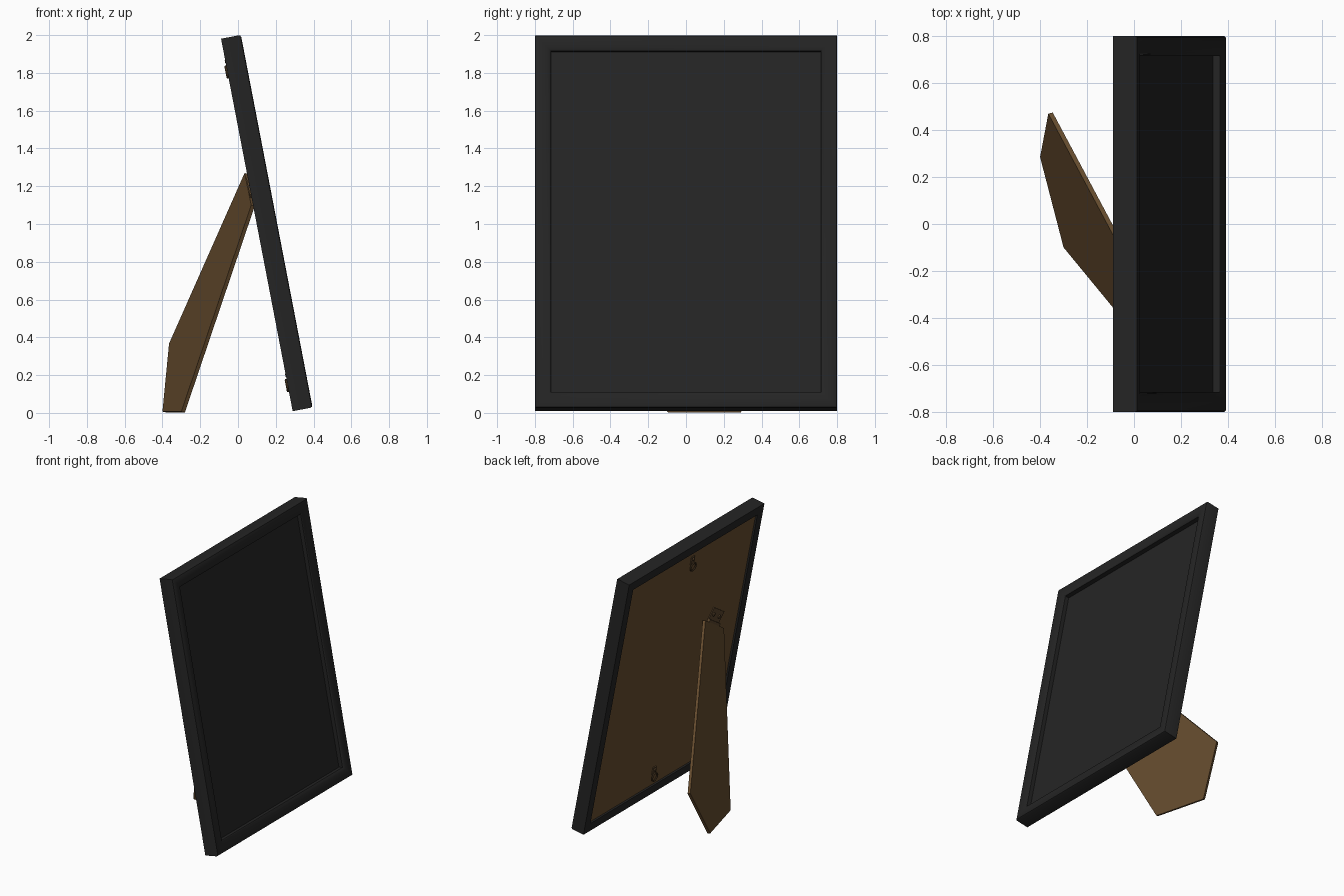
import bpy, bmesh, math
from mathutils import Matrix, Vector

cube = bpy.data.objects.get("Cube")
if cube:
    bpy.data.objects.remove(cube)


def material(name, color):
    mat = bpy.data.materials.new(name)
    mat.use_nodes = True
    mat.diffuse_color = (*color, 1)
    mat.node_tree.nodes["Principled BSDF"].inputs["Base Color"].default_value = (*color, 1)
    return mat


BLACK = material("black", (0.018, 0.018, 0.018))
BROWN = material("brown board", (0.135, 0.074, 0.028))
BRONZE = material("dark bronze", (0.10, 0.058, 0.025))

# Leaning plane of the frame: local x is forward, y is across, z is up the frame
LEAN = Matrix.Translation((0.1525, 0, 1.005)) @ Matrix.Rotation(-0.19, 4, 'Y')
HALF_W, HALF_H, HALF_T = 0.8, 1.004, 0.0535


def finish(name, bm, mat, matrix=LEAN, smooth=False):
    bmesh.ops.recalc_face_normals(bm, faces=bm.faces)
    mesh = bpy.data.meshes.new(name)
    bm.to_mesh(mesh)
    bm.free()
    mesh.materials.append(mat)
    obj = bpy.data.objects.new(name, mesh)
    bpy.context.collection.objects.link(obj)
    obj.matrix_world = matrix
    if smooth:
        bpy.ops.object.select_all(action='DESELECT')
        obj.select_set(True)
        bpy.context.view_layer.objects.active = obj
        bpy.ops.object.shade_smooth_by_angle(angle=math.radians(35))
    return obj


def box(name, center, size, mat, turn=0.0):
    bm = bmesh.new()
    bmesh.ops.create_cube(bm, size=1, matrix=Matrix.Diagonal((*size, 1)))
    return finish(name, bm, mat,
                  LEAN @ Matrix.Translation(center) @ Matrix.Rotation(turn, 4, 'X'))


def stud(name, center, radius, depth, mat):
    bm = bmesh.new()
    bmesh.ops.create_cone(bm, cap_ends=True, segments=12, radius1=radius,
                          radius2=radius * 0.7, depth=depth)
    turn = Matrix.Rotation(-math.pi / 2, 4, 'Y')
    return finish(name, bm, mat, LEAN @ Matrix.Translation(center) @ turn, True)


def ring(name, center, radius, tube, mat):
    bm = bmesh.new()
    sides, rounds = 8, 20
    loops = []
    for i in range(rounds):
        a = math.tau * i / rounds
        out = Vector((0, math.cos(a), math.sin(a)))
        loops.append([bm.verts.new(out * (radius + tube * math.cos(b))
                                   + Vector((tube * math.sin(b), 0, 0)))
                      for b in (math.tau * j / sides for j in range(sides))])
    for i in range(rounds):
        p, q = loops[i], loops[(i + 1) % rounds]
        for j in range(sides):
            k = (j + 1) % sides
            bm.faces.new((p[j], q[j], q[k], p[k]))
    return finish(name, bm, mat, LEAN @ Matrix.Translation(center), True)


# Mitred moulding: (distance in from the outer edge, depth) swept round the rectangle
profile = [(0, -HALF_T), (0, 0.043), (0.004, 0.050), (0.012, HALF_T), (0.045, HALF_T),
           (0.065, 0.051), (0.078, 0.046), (0.085, 0.040), (0.085, 0.0),
           (0.065, 0.0), (0.065, -HALF_T)]
bm = bmesh.new()
corners = [[bm.verts.new((w, sy * (HALF_W - d), sz * (HALF_H - d))) for d, w in profile]
           for sy, sz in ((-1, -1), (1, -1), (1, 1), (-1, 1))]
for c in range(4):
    p, q = corners[c], corners[(c + 1) % 4]
    for j in range(len(profile)):
        k = (j + 1) % len(profile)
        bm.faces.new((p[j], q[j], q[k], p[k]))
finish("frame_moulding", bm, BLACK, smooth=True)

# Dark front panel and brown backing board inside the moulding
box("front_panel", (0.003, 0, 0), (0.014, 1.46, 1.868), BLACK)
box("backing_board", (-0.022, 0, 0), (0.036, 1.47, 1.878), BROWN)

# Easel leg: a flat five-sided plate, swung out from the board
outline = [Vector(p) for p in ((-0.40, 0.285, 0.007), (-0.30, -0.10, 0.007),
                               (0.07, -0.55, 1.10), (0.035, -0.28, 1.27),
                               (-0.365, 0.47, 0.367))]
normal = (outline[1] - outline[0]).cross(outline[4] - outline[0]).normalized()
bm = bmesh.new()
face = bm.faces.new([bm.verts.new(p) for p in outline])
extruded = bmesh.ops.extrude_face_region(bm, geom=[face], use_keep_orig=True)
bmesh.ops.translate(bm, vec=-0.02 * normal,
                    verts=[g for g in extruded["geom"] if isinstance(g, bmesh.types.BMVert)])
finish("easel_leg", bm, BROWN, Matrix.Identity(4))

# Hinge above the leg, turned with it
TURN = math.radians(32.6)
hinge = Vector((-0.043, -0.447, 0.245))
across = Vector((0, math.cos(TURN), math.sin(TURN)))
up = Vector((0, -math.sin(TURN), math.cos(TURN)))
box("hinge_plate", hinge, (0.008, 0.17, 0.09), BRONZE, TURN)
box("hinge_knuckle", hinge - 0.05 * up - Vector((0.008, 0, 0)), (0.02, 0.17, 0.02), BRONZE, TURN)
for n, s in enumerate((-1, 1)):
    stud(f"hinge_rivet_{n + 1}", hinge + across * 0.045 * s - Vector((0.006, 0, 0)),
         0.016, 0.01, BRONZE)

# Hanging rings, one near the top and one near the bottom
for label, height in (("top", 0.85), ("bottom", -0.84)):
    box(f"{label}_hanger_strap", (-0.044, 0, height + 0.02), (0.008, 0.035, 0.06), BRONZE)
    stud(f"{label}_hanger_screw", (-0.05, 0, height + 0.03), 0.014, 0.012, BRONZE)
    ring(f"{label}_hanger_ring", (-0.058, 0, height - 0.025), 0.03, 0.006, BRONZE)
